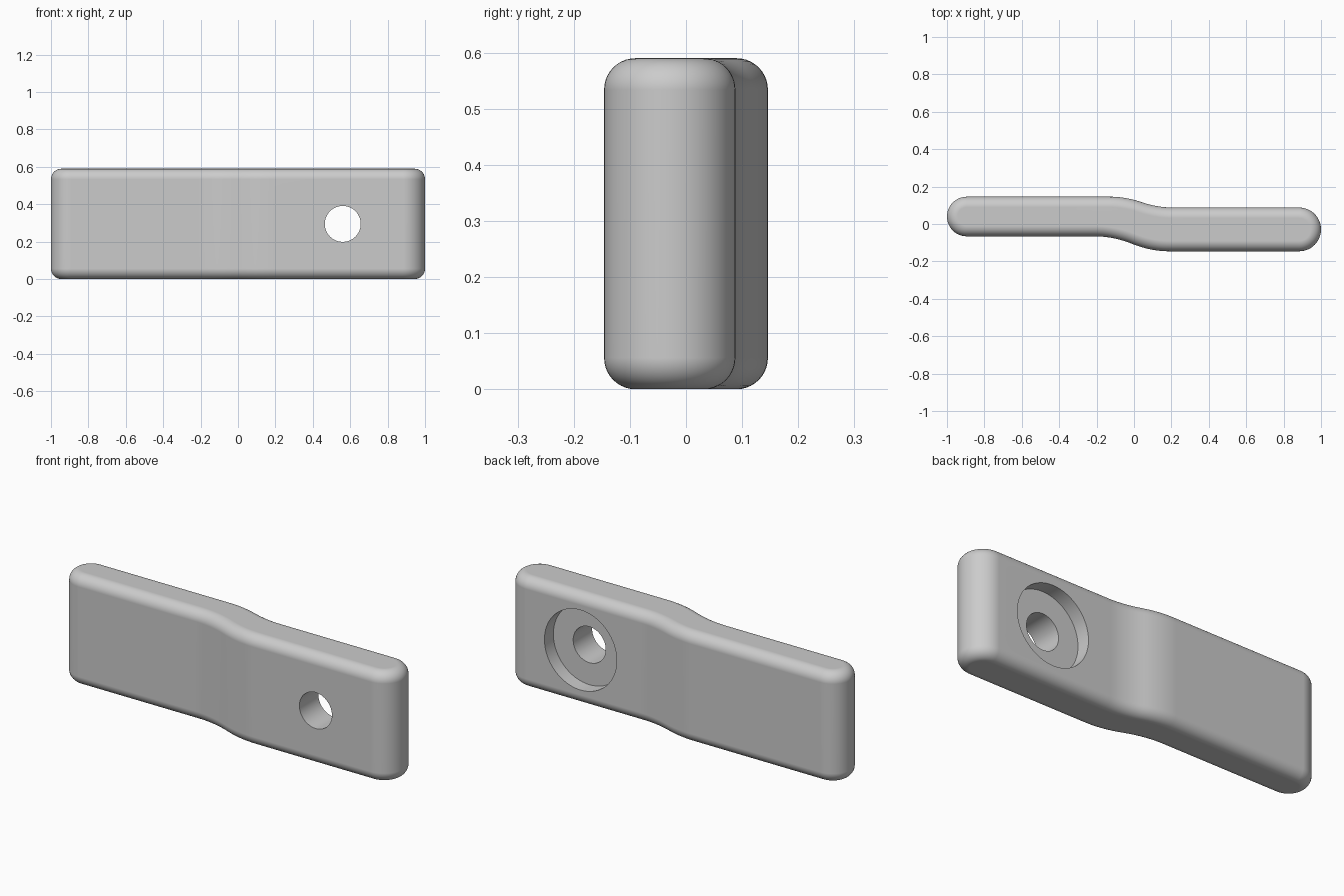
import bpy, bmesh, math
from mathutils import Vector

if "Cube" in bpy.data.objects:
    bpy.data.objects.remove(bpy.data.objects["Cube"])

HEIGHT, ROUND = 0.59, 0.056
HOLE_X, HOLE_Z = 0.56, 0.295

grey = bpy.data.materials.new("plain grey")
grey.use_nodes = True
COLOR = (0.6, 0.6, 0.6, 1)
grey.diffuse_color = COLOR
grey.node_tree.nodes["Principled BSDF"].inputs["Base Color"].default_value = COLOR


def step(x0, y0, x1, y1, n=20):
    """S-shaped joggle: two tangent parabolas; gives (point, slope)."""
    out = []
    for i in range(n + 1):
        t = i / n
        f = 2 * t * t if t < 0.5 else 1 - 2 * (1 - t) ** 2
        df = 4 * t if t < 0.5 else 4 * (1 - t)
        out.append((Vector((x0 + (x1 - x0) * t, y0 + (y1 - y0) * f)),
                    df * (y1 - y0) / (x1 - x0)))
    return out


def round_end(cx, cy, r, start, n=24):
    """Half-circle end: points with outward normals."""
    dirs = [start + math.pi * i / n for i in range(n + 1)]
    return [(Vector((cx + r * math.cos(a), cy + r * math.sin(a))),
             Vector((math.cos(a), math.sin(a)))) for a in dirs]


# Plan outline, anticlockwise, as (point, outward normal)
outline = [(p, Vector((s, -1)).normalized()) for p, s in step(-0.21, -0.066, 0.19, -0.146)]
outline += round_end(1 - 0.117, -0.029, 0.117, -math.pi / 2)
outline += [(p, Vector((-s, 1)).normalized()) for p, s in reversed(step(-0.13, 0.146, 0.21, 0.088))]
outline += round_end(-1 + 0.106, 0.04, 0.106, math.pi / 2)

# Rings from bottom to top, pulled inwards to round the long edges
quarter = [math.pi / 2 * i / 10 for i in range(11)]
levels = [(ROUND * (1 - math.sin(a)), ROUND * (1 - math.cos(a))) for a in quarter]
levels += [(d, HEIGHT - z) for d, z in reversed(levels)]

bm = bmesh.new()
rings = [[bm.verts.new((*(p - n * d), z)) for p, n in outline] for d, z in levels]
count = len(outline)
for low, high in zip(rings, rings[1:]):
    for i in range(count):
        j = (i + 1) % count
        bm.faces.new((low[i], low[j], high[j], high[i]))
bm.faces.new(reversed(rings[0]))
bm.faces.new(rings[-1])
mesh = bpy.data.meshes.new("cranked_bar")
bm.to_mesh(mesh)
bm.free()
bar = bpy.data.objects.new("cranked_bar", mesh)
bpy.context.collection.objects.link(bar)
mesh.materials.append(grey)


def bore(name, radius, y0, y1):
    """Cut a round bore along y through the bar."""
    bpy.ops.mesh.primitive_cylinder_add(
        vertices=64, radius=radius, depth=y1 - y0,
        location=(HOLE_X, (y0 + y1) / 2, HOLE_Z), rotation=(math.pi / 2, 0, 0))
    cutter = bpy.context.object
    cutter.name = name
    cutter.hide_render = True
    cutter.data.materials.append(grey)
    mod = bar.modifiers.new(name, "BOOLEAN")
    mod.operation, mod.solver, mod.object = "DIFFERENCE", "EXACT", cutter
    bpy.ops.object.select_all(action="DESELECT")
    bpy.context.view_layer.objects.active = bar
    bar.select_set(True)
    bpy.ops.object.modifier_apply(modifier=name)
    bpy.data.objects.remove(cutter)


# Through hole and the recess on the back
bore("through_hole", 0.096, -0.4, 0.4)
bore("back_recess", 0.213, 0.013, 0.4)

bpy.ops.object.shade_smooth_by_angle(angle=math.radians(35))
weighted = bar.modifiers.new("weighted_normals", "WEIGHTED_NORMAL")
weighted.keep_sharp = True
